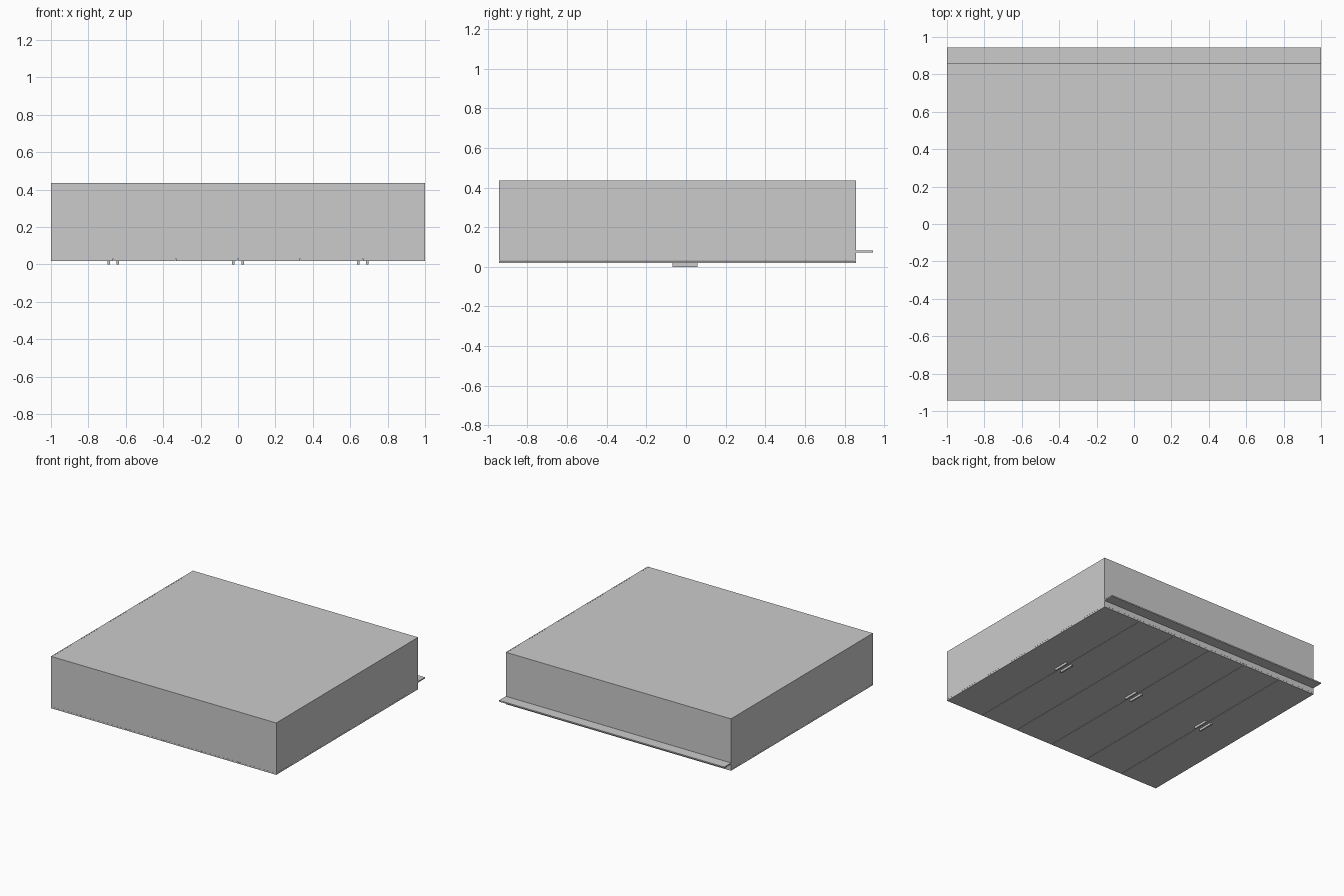
import bpy

if "Cube" in bpy.data.objects:
    bpy.data.objects.remove(bpy.data.objects["Cube"])


def box(name, x, y, z):
    """Box given by its (min, max) range along each axis."""
    bpy.ops.mesh.primitive_cube_add(size=1)
    ob = bpy.context.object
    ob.name = name
    ob.location = [(a + b) / 2 for a, b in (x, y, z)]
    ob.scale = [b - a for a, b in (x, y, z)]
    bpy.ops.object.transform_apply(location=True, rotation=False, scale=True)
    return ob


Y0, Y1 = -0.943, 0.857          # wardrobe top and bottom ends (it lies on its doors)
Z_DOOR, Z_BODY, Z_TOP = 0.018, 0.031, 0.435
T = 0.01                        # board thickness
W = 2 / 6                       # door pitch

# Carcass sides
for label, s in (("left", -1), ("right", 1)):
    xs = sorted((s, s * (1 - T)))
    box(f"side_panel_{label}", xs, (Y0, Y1), (Z_BODY, Z_TOP))

# End boards and the back panel lying over them
inner = (-1 + T, 1 - T)
box("top_board", inner, (Y0, Y0 + T), (Z_BODY, Z_TOP - 0.006))
box("bottom_board", inner, (Y1 - T, Y1), (Z_BODY, Z_TOP - 0.006))
box("back_panel", inner, (Y0, Y1), (Z_TOP - 0.006, Z_TOP - 0.0005))

# Dividers between the three compartments
for i, x in enumerate((-W, W)):
    box(f"divider_{i + 1}", (x - T / 2, x + T / 2),
        (Y0 + T, Y1 - T), (Z_BODY, Z_TOP - 0.006))

# Plinth board
box("plinth", (-1, 1), (Y1, 0.943), (0.071, 0.081))

# Six doors, separated by fine gaps
gap = 0.0015
for i in range(6):
    x0 = -1 + i * W
    box(f"door_{i + 1}",
        (x0 + (gap if i else 0), x0 + W - (gap if i < 5 else 0)),
        (Y0, Y1), (Z_DOOR, Z_BODY - 0.0005))

# Paired bar handles, one pair per compartment
for i in range(3):
    for label, s in (("left", -1), ("right", 1)):
        x = (i - 1) * 2 * W + s * 0.0245
        box(f"handle_{i + 1}_{label}", (x - 0.0065, x + 0.0065),
            (-0.068, 0.058), (0, Z_DOOR))
